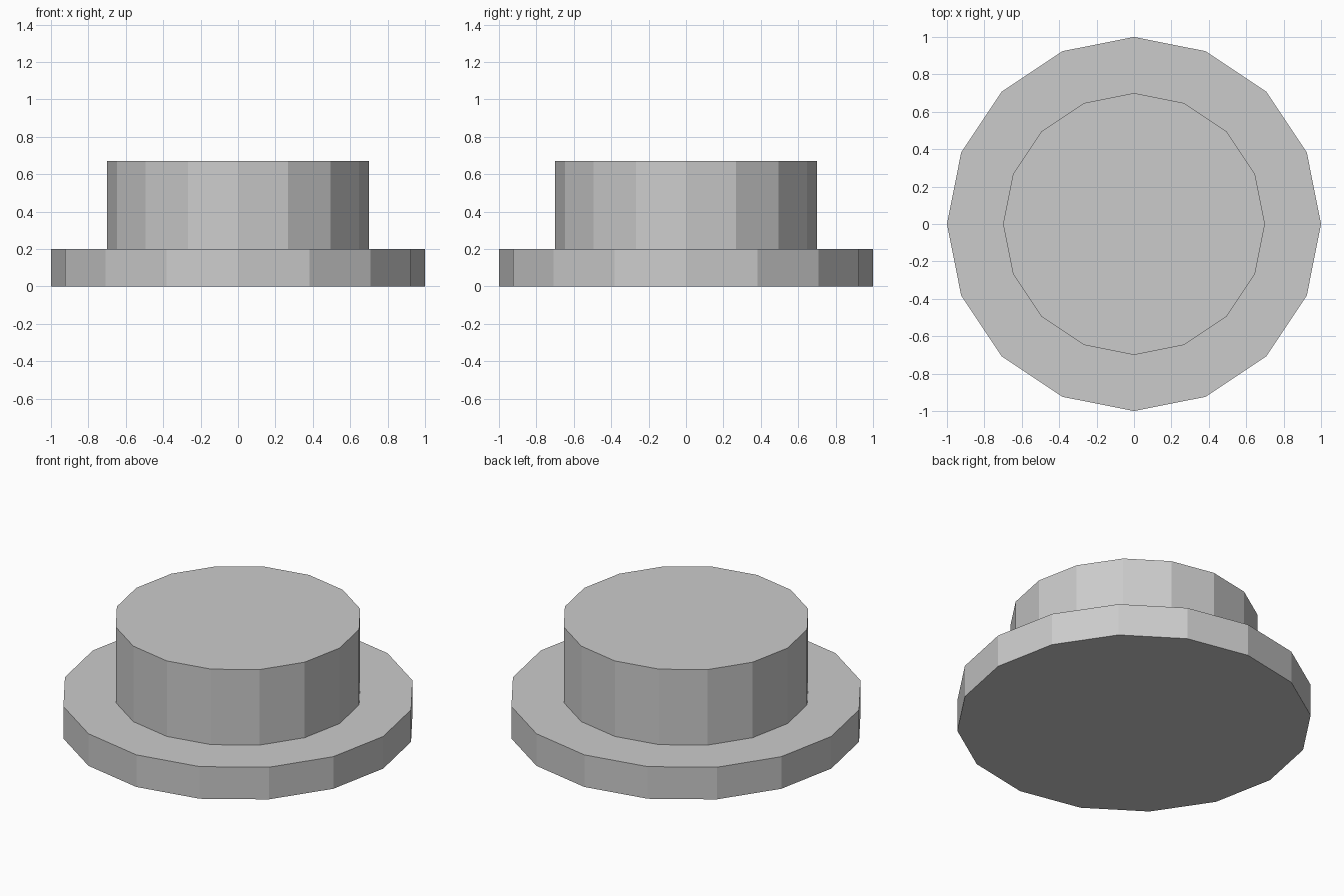
import bpy, bmesh
from math import sin, cos, pi

if "Cube" in bpy.data.objects:
    bpy.data.objects.remove(bpy.data.objects["Cube"])

SIDES = 16
# Stepped profile (radius, height): wide flange, then narrower drum
PROFILE = [(1.0, 0.0), (1.0, 0.2), (0.7, 0.2), (0.7, 0.67)]

bm = bmesh.new()
rings = [[bm.verts.new((r * cos(2 * pi * i / SIDES), r * sin(2 * pi * i / SIDES), z))
          for i in range(SIDES)] for r, z in PROFILE]

# Walls and step between neighbouring rings
for low, high in zip(rings, rings[1:]):
    for i in range(SIDES):
        j = (i + 1) % SIDES
        bm.faces.new((low[i], low[j], high[j], high[i]))

# Flat base and top
bm.faces.new(rings[0][::-1])
bm.faces.new(rings[-1])

mesh = bpy.data.meshes.new("flanged_drum")
bm.to_mesh(mesh)
bm.free()
bpy.context.collection.objects.link(bpy.data.objects.new("flanged_drum", mesh))
